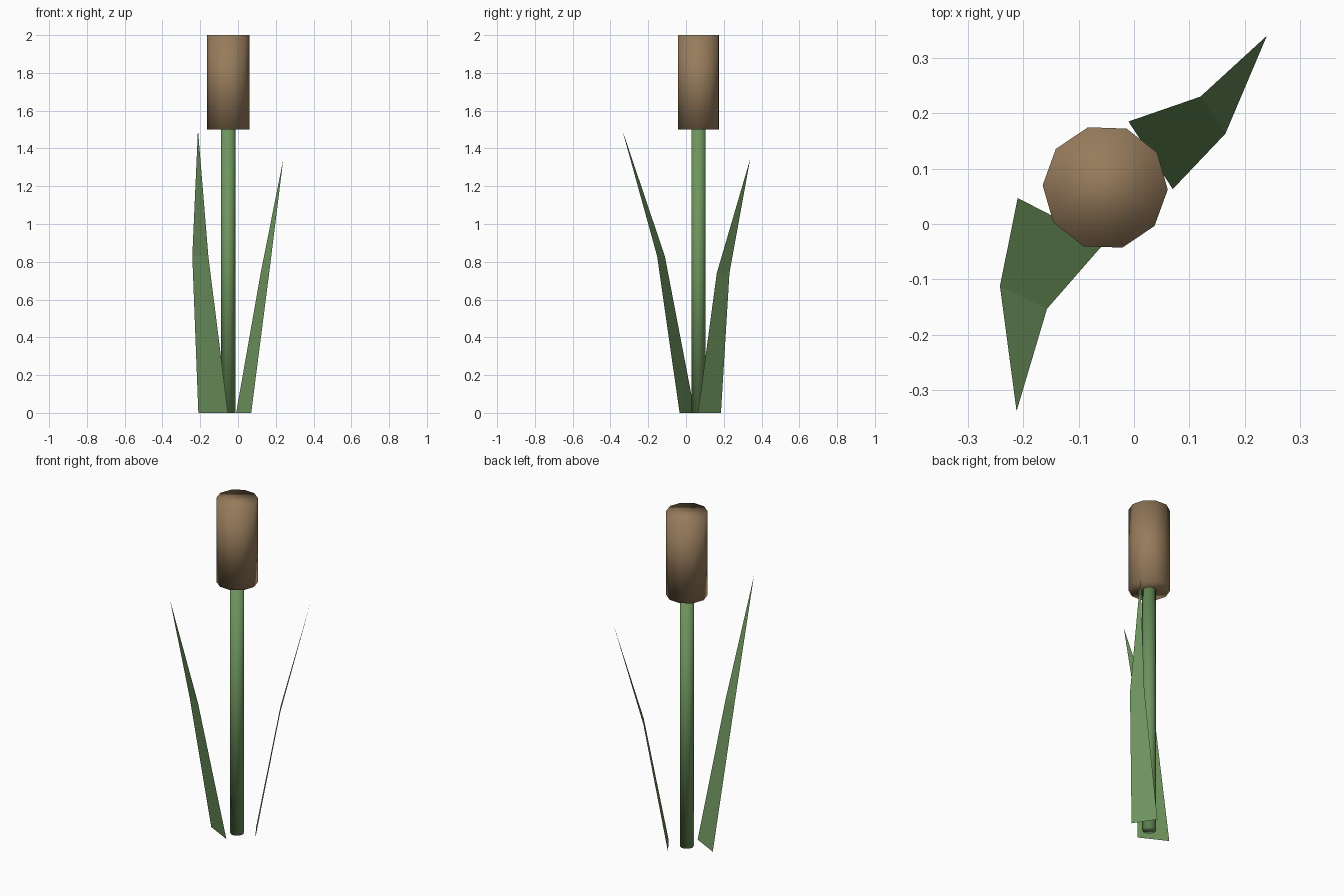
import bpy
import math

if "Cube" in bpy.data.objects:
    bpy.data.objects.remove(bpy.data.objects["Cube"])


def material(name, rgb):
    m = bpy.data.materials.new(name)
    m.diffuse_color = (*rgb, 1.0)
    m.use_nodes = True
    m.node_tree.nodes["Principled BSDF"].inputs["Base Color"].default_value = m.diffuse_color
    return m


GREEN = material("reed green", (0.156, 0.30, 0.112))
BROWN = material("seed head brown", (0.305, 0.198, 0.105))
CENTRE = (-0.052, 0.066)


def cylinder(name, radius, z0, z1, mat):
    """Ten-sided, fully smooth-shaded cylinder with a corner facing +x."""
    bpy.ops.mesh.primitive_cylinder_add(
        vertices=10, radius=radius, depth=z1 - z0,
        location=(*CENTRE, (z0 + z1) / 2), rotation=(0, 0, math.radians(88)))
    ob = bpy.context.object
    ob.name = name
    ob.data.materials.append(mat)
    bpy.ops.object.shade_smooth()
    return ob


def leaf(name, base, middle, tip, z_mid):
    """Thin blade: a broad base, a narrower bend and a pointed tip."""
    verts = [(*p, 0) for p in base] + [(*p, z_mid) for p in middle] + [tip]
    me = bpy.data.meshes.new(name)
    me.from_pydata(verts, [], [(0, 1, 3, 2), (2, 3, 4)])
    me.materials.append(GREEN)
    ob = bpy.data.objects.new(name, me)
    bpy.context.collection.objects.link(ob)
    return ob


# Stem and seed head
cylinder("stem", 0.038, 0.0, 1.5, GREEN)
cylinder("seed_head", 0.113, 1.5, 2.0, BROWN)

# Two bent leaves leaning away from the stem
leaf("front_leaf", [(-0.21, 0.047), (-0.053, -0.034)],
     [(-0.242, -0.112), (-0.157, -0.153)], (-0.212, -0.338, 1.5), 0.83)
leaf("back_leaf", [(-0.01, 0.185), (0.07, 0.063)],
     [(0.12, 0.23), (0.165, 0.163)], (0.24, 0.34, 1.345), 0.74)
